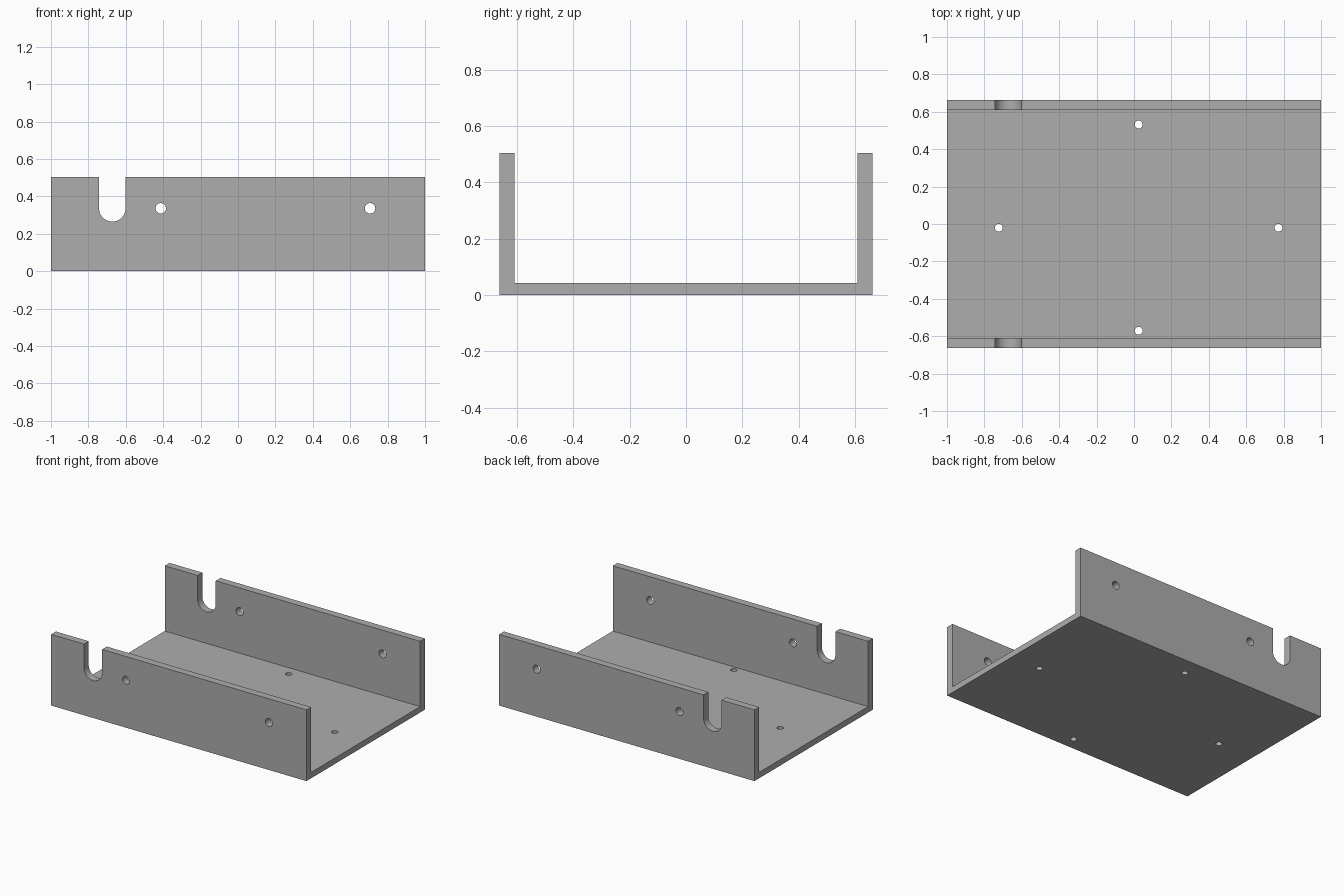
import bpy
import bmesh
from math import pi, sin, cos
from mathutils import Vector

cube = bpy.data.objects.get("Cube")
if cube:
    bpy.data.objects.remove(cube, do_unlink=True)

HALF_Y, HEIGHT, WALL, FLOOR = 0.662, 0.504, 0.053, 0.042

grey = bpy.data.materials.new("plain grey")
grey.use_nodes = True
colour = (0.42, 0.42, 0.42, 1)
grey.diffuse_color = colour
grey.node_tree.nodes["Principled BSDF"].inputs["Base Color"].default_value = colour


def extrude(bm, points, direction):
    """Sweep a closed outline along a direction into a solid."""
    face = bm.faces.new([bm.verts.new(p) for p in points])
    result = bmesh.ops.extrude_face_region(bm, geom=[face], use_keep_orig=True)
    verts = [g for g in result["geom"] if isinstance(g, bmesh.types.BMVert)]
    bmesh.ops.translate(bm, verts=verts, vec=Vector(direction))


def finish(bm, name):
    bmesh.ops.recalc_face_normals(bm, faces=bm.faces)
    mesh = bpy.data.meshes.new(name)
    bm.to_mesh(mesh)
    bm.free()
    mesh.materials.append(grey)
    obj = bpy.data.objects.new(name, mesh)
    bpy.context.collection.objects.link(obj)
    return obj


def arc(radius, start, end, count):
    angles = [start + (end - start) * i / count for i in range(count + 1)]
    return [(radius * cos(a), radius * sin(a)) for a in angles]


# U-shaped channel
inner = HALF_Y - WALL
half = [(inner, FLOOR), (inner, HEIGHT), (HALF_Y, HEIGHT), (HALF_Y, 0)]
outline = half + [(-y, z) for y, z in reversed(half)]
bm = bmesh.new()
extrude(bm, [(-1, y, z) for y, z in outline], (2, 0, 0))
channel = finish(bm, "channel_bracket")

# Openings through both walls: round-bottomed slot and two screw holes
bm = bmesh.new()
hole_z = 0.336
slot = arc(0.071, pi, 2 * pi, 24) + [(0.071, 0.4), (-0.071, 0.4)]
screw = arc(0.028, 0, 2 * pi, 32)[:-1]
for x, shape in ((-0.672, slot), (-0.413, screw), (0.706, screw)):
    extrude(bm, [(x + u, -1, hole_z + v) for u, v in shape], (0, 2, 0))
wall_cutter = finish(bm, "wall_cutter")

# Four mounting holes in the floor
bm = bmesh.new()
mount = arc(0.021, 0, 2 * pi, 32)[:-1]
for x, y in ((0.025, 0.532), (0.025, -0.571), (-0.723, -0.02), (0.772, -0.02)):
    extrude(bm, [(x + u, y + v, -0.1) for u, v in mount], (0, 0, 0.2))
floor_cutter = finish(bm, "floor_cutter")

# Cut the openings
bpy.context.view_layer.objects.active = channel
channel.select_set(True)
for cutter in (wall_cutter, floor_cutter):
    mod = channel.modifiers.new(cutter.name, 'BOOLEAN')
    mod.operation = 'DIFFERENCE'
    mod.solver = 'EXACT'
    mod.object = cutter
    bpy.ops.object.modifier_apply(modifier=mod.name)
    bpy.data.objects.remove(cutter, do_unlink=True)

bpy.ops.object.shade_smooth_by_angle(angle=pi / 6)
